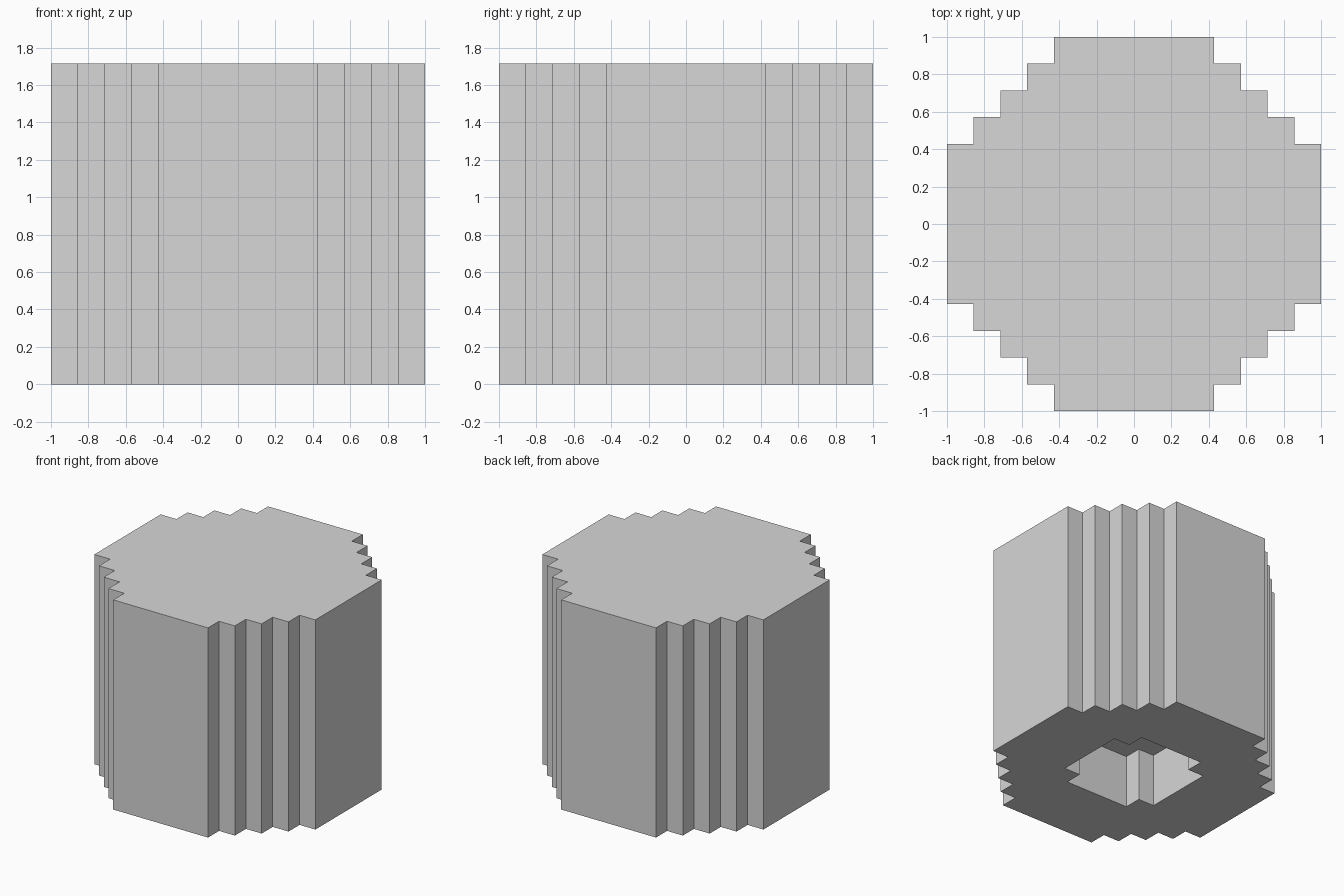
import bpy
import bmesh

if "Cube" in bpy.data.objects:
    bpy.data.objects.remove(bpy.data.objects["Cube"])

U = 1 / 7            # grid unit: the block is 14 units wide
HEIGHT = 12 * U
RECESS = 3 * U


def stepped_outline(quarter):
    """Mirror a quarter outline (+x to +y) into a full counter-clockwise loop."""
    q2 = [(-x, y) for x, y in reversed(quarter)]
    half = quarter + q2
    return half + [(-x, -y) for x, y in half]


def add_loop(bm, pts, z):
    vs = [bm.verts.new((x * U, y * U, z)) for x, y in pts]
    edges = [bm.edges.new((vs[i], vs[(i + 1) % len(vs)])) for i in range(len(vs))]
    return vs, edges


def add_walls(bm, low, high):
    n = len(low)
    for i in range(n):
        j = (i + 1) % n
        bm.faces.new((low[i], low[j], high[j], high[i]))


# Quarter outlines: four stair steps outside, one inside
outer = [(7, 3)]
for k in range(4):
    outer += [(6 - k, 3 + k), (6 - k, 4 + k)]
inner = [(3, 2), (2, 2), (2, 3)]
outer, inner = stepped_outline(outer), stepped_outline(inner)

bm = bmesh.new()
out_low, out_low_e = add_loop(bm, outer, 0)
out_high, _ = add_loop(bm, outer, HEIGHT)
in_low, in_low_e = add_loop(bm, inner, 0)
in_high, _ = add_loop(bm, inner, RECESS)

# Bottom ring around the recess
bmesh.ops.triangle_fill(bm, edges=out_low_e + in_low_e, use_beauty=True, normal=(0, 0, -1))
# Outer and recess walls, top and recess ceiling
add_walls(bm, out_low, out_high)
add_walls(bm, in_low, in_high)
bm.faces.new(out_high)
bm.faces.new(in_high)
bmesh.ops.recalc_face_normals(bm, faces=bm.faces[:])

mesh = bpy.data.meshes.new("stepped_block")
bm.to_mesh(mesh)
bm.free()

grey = bpy.data.materials.new("light grey")
grey.diffuse_color = (0.68, 0.68, 0.68, 1)
grey.use_nodes = True
grey.node_tree.nodes["Principled BSDF"].inputs["Base Color"].default_value = grey.diffuse_color
mesh.materials.append(grey)
block = bpy.data.objects.new("stepped_block", mesh)
bpy.context.collection.objects.link(block)
